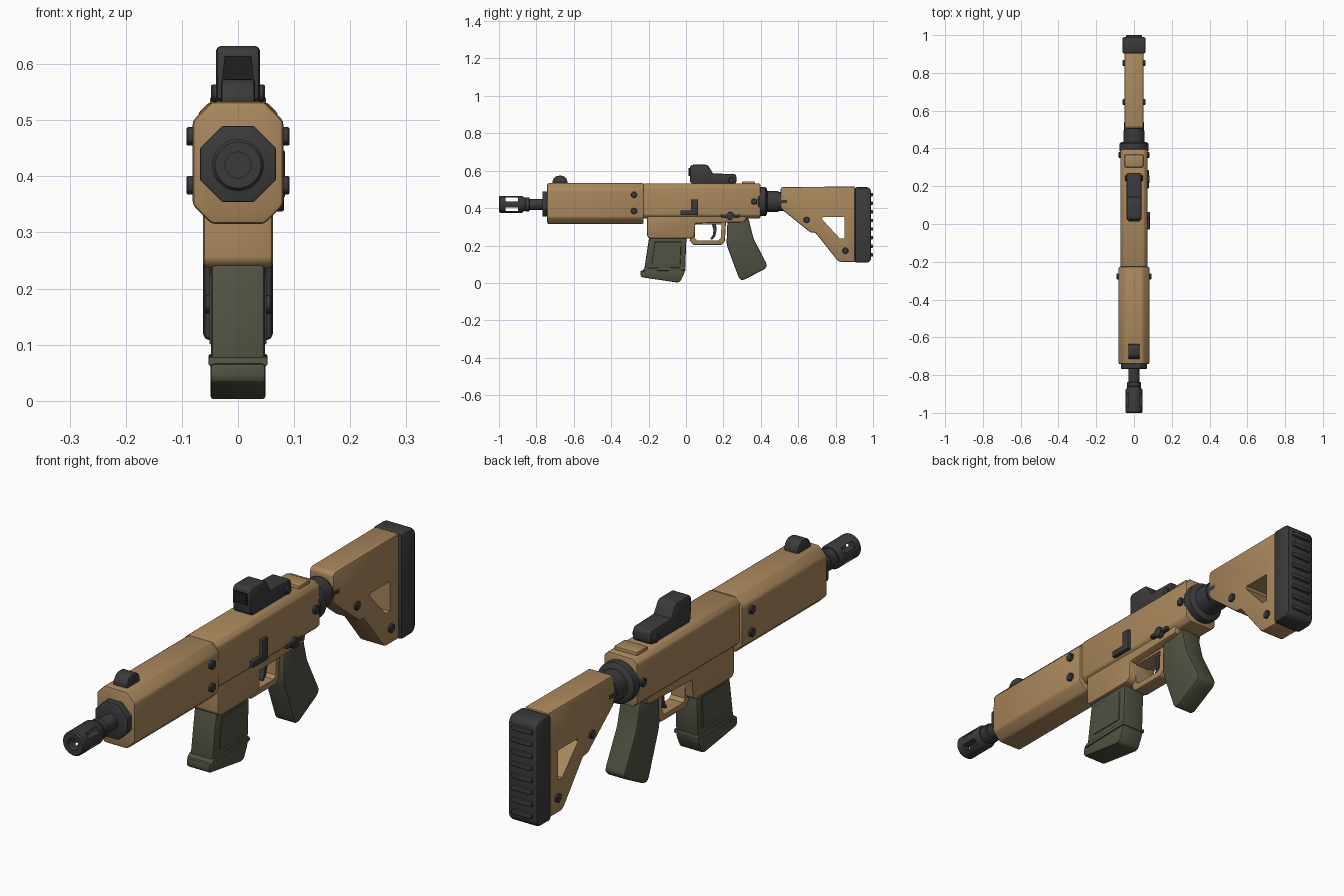
import bpy, bmesh, math
from mathutils import Vector

if "Cube" in bpy.data.objects:
    bpy.data.objects.remove(bpy.data.objects["Cube"])


def material(name, rgb):
    m = bpy.data.materials.new(name)
    m.diffuse_color = (*rgb, 1)
    m.use_nodes = True
    m.node_tree.nodes["Principled BSDF"].inputs["Base Color"].default_value = m.diffuse_color
    return m


TAN = material("tan", (0.40, 0.245, 0.108))
DARK = material("charcoal", (0.043, 0.043, 0.045))
GREEN = material("olive", (0.082, 0.085, 0.056))
GLASS = material("dark_glass", (0.014, 0.014, 0.015))
AXIS_Z = 0.42  # height of the barrel axis


def finish(bm, name, mat, bevel=0.0, seg=2):
    bmesh.ops.recalc_face_normals(bm, faces=bm.faces)
    if bevel:
        edges = [e for e in bm.edges if e.calc_face_angle(0) > math.radians(18)]
        bmesh.ops.bevel(bm, geom=edges, offset=bevel, segments=seg, profile=0.5,
                        affect='EDGES', clamp_overlap=True)
    me = bpy.data.meshes.new(name)
    bm.to_mesh(me)
    bm.free()
    me.materials.append(mat)
    smooth(me)
    ob = bpy.data.objects.new(name, me)
    bpy.context.collection.objects.link(ob)
    return ob


def smooth(me):
    for p in me.polygons:
        p.use_smooth = True
    me.set_sharp_from_angle(angle=math.radians(32))


def prism(name, pts, a, b, mat, axis='x', bevel=0.0, seg=2):
    """Extrude a (y, z) profile along x, or an (x, z) profile along y."""
    bm = bmesh.new()
    put = (lambda p, t: (t, p[0], p[1])) if axis == 'x' else (lambda p, t: (p[0], t, p[1]))
    lo = [bm.verts.new(put(p, a)) for p in pts]
    hi = [bm.verts.new(put(p, b)) for p in pts]
    bm.faces.new(lo)
    bm.faces.new(hi[::-1])
    n = len(pts)
    for i in range(n):
        bm.faces.new((lo[i], hi[i], hi[(i + 1) % n], lo[(i + 1) % n]))
    return finish(bm, name, mat, bevel, seg)


def box(name, x0, x1, y0, y1, z0, z1, mat, bevel=0.0):
    return prism(name, [(y0, z0), (y1, z0), (y1, z1), (y0, z1)], x0, x1, mat, bevel=bevel)


def lathe(name, prof, mat, z=AXIS_Z, sides=32):
    """Turn a (y, radius) profile around the y direction."""
    bm = bmesh.new()
    rings = []
    for y, r in prof:
        rings.append([bm.verts.new((r * math.cos((k + .5) * math.tau / sides), y,
                                    z + r * math.sin((k + .5) * math.tau / sides)))
                      for k in range(sides)])
    for r0, r1 in zip(rings, rings[1:]):
        for k in range(sides):
            j = (k + 1) % sides
            bm.faces.new((r0[k], r0[j], r1[j], r1[k]))
    bm.faces.new(rings[0])
    bm.faces.new(rings[-1])
    return finish(bm, name, mat)


def polygon(y, z, r, n):
    return [(y + r * math.cos((k + .5) * math.tau / n), z + r * math.sin((k + .5) * math.tau / n))
            for k in range(n)]


def bolt_pair(name, y, z, inner, outer, r=0.018):
    for side, s in (("right", 1), ("left", -1)):
        prism(f"{name}_{side}", polygon(y, z, r, 6), s * inner, s * outer, DARK, bevel=0.003, seg=1)


def cut(ob, cutter):
    mod = ob.modifiers.new("cut", 'BOOLEAN')
    mod.object, mod.operation, mod.solver = cutter, 'DIFFERENCE', 'EXACT'
    bpy.context.view_layer.objects.active = ob
    bpy.ops.object.modifier_apply(modifier=mod.name)
    bpy.data.objects.remove(cutter)
    smooth(ob.data)


def chamfered(w, z0, z1, cx, cz):
    return [(-w, z0 + cz), (-w + cx, z0), (w - cx, z0), (w, z0 + cz),
            (w, z1 - cz), (w - cx, z1), (-w + cx, z1), (-w, z1 - cz)]


# Body: handguard, upper and lower receiver
prism("handguard", chamfered(.081, .315, .533, .034, .034), -.742, -.226, TAN, 'y', .008)
prism("upper_receiver", chamfered(.071, .345, .531, .018, .018), -.228, .397, TAN, 'y', .006)
prism("lower_receiver", [(-.208, .38), (-.208, .25), (-.195, .237), (.03, .237), (.045, .25),
                         (.05, .318), (.315, .325), (.335, .38)], -.062, .062, TAN, bevel=.007)
box("rear_top_plate", -.05, .05, .30, .368, .52, .543, TAN, .006)

# Trigger guard and trigger
guard = prism("trigger_guard", [(.022, .33), (.022, .222), (.04, .203), (.19, .203), (.208, .222),
                                (.214, .33)], -.03, .03, TAN, bevel=.006)
cut(guard, prism("guard_cutter", [(.048, .312), (.048, .24), (.06, .228), (.175, .228),
                                  (.186, .24), (.19, .312)], -.1, .1, TAN))
prism("trigger", [(.135, .33), (.16, .33), (.163, .28), (.155, .245), (.137, .23), (.13, .236),
                  (.143, .255), (.147, .28)], -.012, .012, DARK, bevel=.003)

# Barrel, collar and slotted muzzle
prism("barrel_collar", polygon(0, AXIS_Z + .002, .0735, 8), -.767, -.735, DARK, 'y', .003)
lathe("barrel", [(-.86, .029), (-.735, .029)], DARK)
lathe("barrel_ring", [(-.862, .034), (-.858, .038), (-.84, .038), (-.836, .034)], DARK)
muzzle = lathe("muzzle", [(-1, .041), (-.994, .046), (-.88, .046), (-.87, .041), (-.87, .036),
                          (-.855, .036)], DARK)
cut(muzzle, lathe("bore_cutter", [(-1.05, .023), (-.882, .023)], DARK))
for dz in (-.026, .026):
    cut(muzzle, box("slot_cutter", -.1, .1, -.965, -.897, AXIS_Z + dz - .01,
                    AXIS_Z + dz + .01, DARK, .005))

# Stock tube, collar, stock and butt pad
lathe("rear_collar", [(.385, .074), (.39, .078), (.425, .078), (.432, .07), (.435, .057),
                      (.495, .057), (.495, .052), (.54, .052)], DARK, z=.435)
stock = prism("stock", [(.505, .503), (.515, .513), (.905, .515), (.905, .112), (.825, .112),
                        (.81, .12), (.692, .268), (.665, .27), (.512, .393), (.505, .41)],
              -.051, .051, TAN, bevel=.013)
cut(stock, prism("stock_cutter", [(.73, .352), (.848, .352), (.848, .238), (.822, .238),
                                  (.726, .342)], -.2, .2, TAN))
prism("butt_pad", [(.902, .108), (.975, .108), (.99, .125), (.99, .495), (.975, .512),
                   (.902, .512)], -.062, .062, DARK, bevel=.011)
for i in range(8):
    z = .15 + i * .046
    box(f"pad_ridge_{i + 1}", -.043, .043, .98, 1.0, z - .009, z + .009, DARK, .005)

# Grip
prism("grip", [(.222, .345), (.335, .345), (.345, .30), (.362, .235), (.432, .10), (.43, .083),
               (.418, .073), (.312, .017), (.295, .015), (.283, .026), (.222, .19), (.217, .215)],
      -.043, .043, GREEN, bevel=.012)

# Magazine with side panels, lip and base
prism("magazine", [(-.195, .26), (.003, .26), (-.005, .06), (-.225, .06)], -.048, .048,
      GREEN, bevel=.008)
prism("magazine_lip", [(-.222, .078), (-.002, .083), (-.001, .067), (-.236, .062)], -.053, .053,
      GREEN, bevel=.004)
prism("magazine_base", [(-.243, .066), (-.004, .07), (-.012, .045), (-.03, .008), (-.045, .002),
                        (-.236, .03), (-.244, .04)], -.049, .049, GREEN, bevel=.008)
for side, s in (("right", 1), ("left", -1)):
    prism(f"magazine_panel_{side}", [(-.167, .222), (-.025, .222), (-.03, .10), (-.183, .10)],
          s * .044, s * .0505, GREEN, bevel=.002, seg=1)

# Optic: housing with a lower rear block, mount and lens
prism("optic_front", [(.022, .535), (.02, .62), (.03, .632), (.112, .632), (.122, .622),
                      (.15, .575), (.15, .535)], -.039, .039, DARK, bevel=.009)
prism("optic_rear", [(.03, .52), (.03, .575), (.14, .585), (.262, .582), (.27, .57), (.27, .54),
                     (.255, .52)], -.039, .039, DARK, bevel=.007)
prism("optic_front_lens", [(-.028, .572), (.028, .572), (.024, .614), (-.024, .614)], .014, .022,
      GLASS, 'y')
prism("optic_rear_lens", [(-.024, .588), (.024, .588), (.022, .618), (-.022, .618)], .113, .119,
      GLASS, 'y')
bolt_pair("optic_screw", .243, .548, .03, .048, .017)

# Front sight bump
prism("front_sight", [(-.715, .52), (-.715, .545), (-.702, .566), (-.685, .573), (-.66, .573),
                      (-.643, .563), (-.634, .545), (-.634, .52)], -.03, .03, DARK, bevel=.006)

# Bolts on both sides
bolt_pair("handguard_upper_bolt", -.278, .471, .07, .092)
bolt_pair("handguard_lower_bolt", -.278, .384, .07, .092)
bolt_pair("receiver_bolt", .365, .435, .06, .081)
bolt_pair("stock_front_bolt", .645, .337, .04, .06)
bolt_pair("stock_rear_bolt", .852, .172, .04, .06)

# Controls on the right side: catch and selector
prism("bolt_catch", [(-.03, .362), (.064, .362), (.064, .447), (.03, .447), (.03, .388),
                     (-.03, .388)], .06, .084, DARK, bevel=.004)
prism("selector_hub", polygon(.236, .358, .022, 8), .055, .082, DARK, bevel=.003)
box("selector_lever", .055, .079, .188, .286, .35, .366, DARK, .004)
